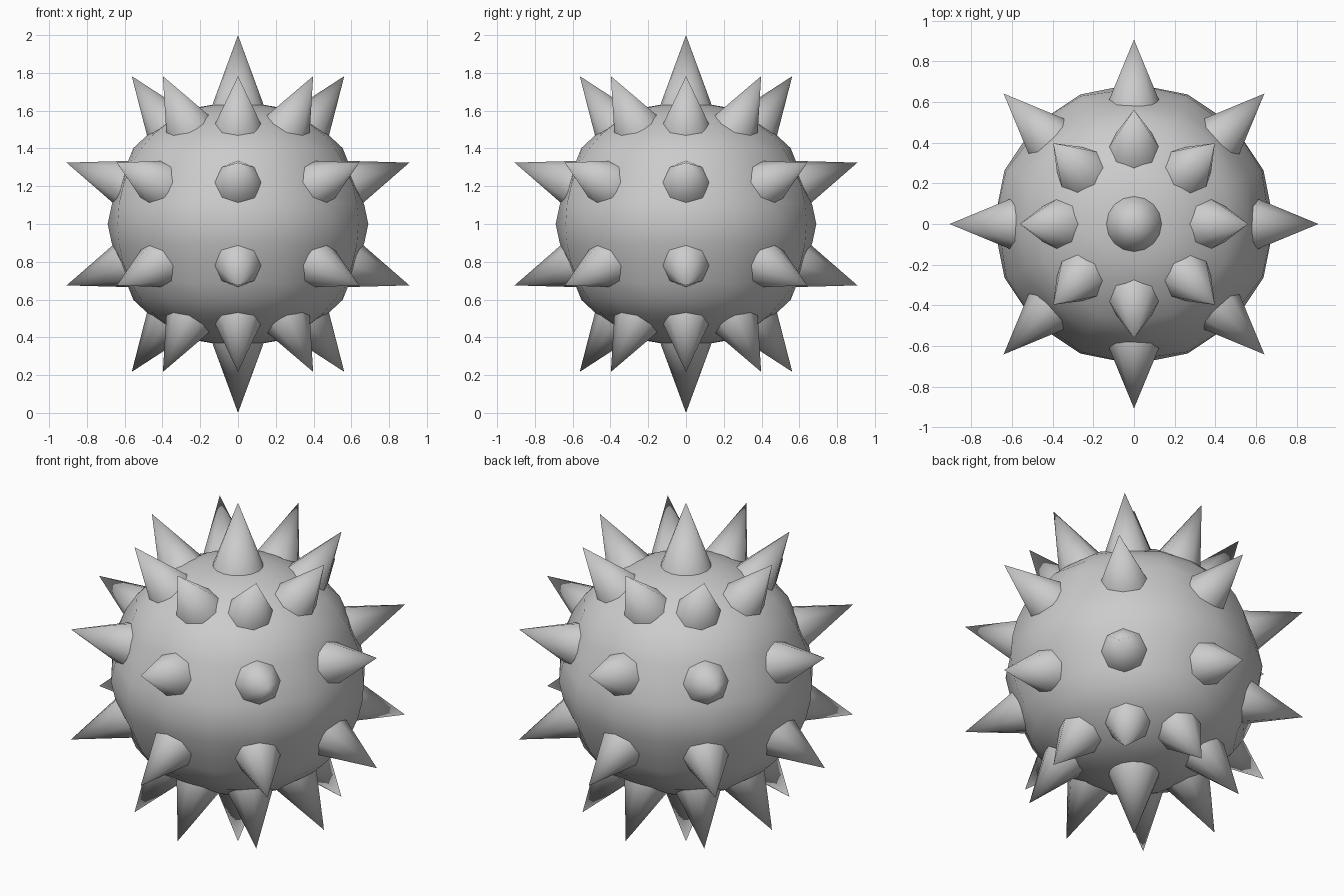
import bpy, bmesh
from math import sin, cos, pi, radians
from mathutils import Vector, Matrix

cube = bpy.data.objects.get("Cube")
if cube:
    bpy.data.objects.remove(cube, do_unlink=True)

grey = bpy.data.materials.new("plain_grey")
grey.use_nodes = True
GREY = (0.6, 0.6, 0.6, 1)
grey.diffuse_color = GREY
grey.node_tree.nodes["Principled BSDF"].inputs["Base Color"].default_value = GREY

CENTRE = Vector((0, 0, 1))


def direction(polar, turn):
    p, t = radians(polar), radians(turn)
    return Vector((sin(p) * cos(t), sin(p) * sin(t), cos(p)))


def add_object(name, bm, sharp_angle):
    bmesh.ops.recalc_face_normals(bm, faces=bm.faces)
    mesh = bpy.data.meshes.new(name)
    bm.to_mesh(mesh)
    bm.free()
    mesh.materials.append(grey)
    obj = bpy.data.objects.new(name, mesh)
    bpy.context.collection.objects.link(obj)
    bpy.ops.object.select_all(action='DESELECT')
    obj.select_set(True)
    bpy.context.view_layer.objects.active = obj
    bpy.ops.object.shade_smooth_by_angle(angle=radians(sharp_angle))
    return obj


# Spike layout: four rings of eight, plus one at each pole
rings = {"upper": 35.7, "upper_middle": 70.3, "lower_middle": 109.7, "lower": 144.3}
spikes = [(name, direction(polar, 45 * i)) for name, polar in rings.items() for i in range(8)]

# Body: a ball flattened a little at the poles and dented around each spike
bm = bmesh.new()
bmesh.ops.create_uvsphere(bm, u_segments=16, v_segments=20, radius=1)
for v in bm.verts:
    d = v.co.normalized()
    nearest = min(d.angle(s) for _, s in spikes)
    t = min(nearest / radians(19), 1)
    r = min(0.69 - 0.047 * d.z ** 4, 0.655 + 0.035 * t * t * (3 - 2 * t))
    v.co = CENTRE + d * r
add_object("body", bm, 60)


def add_spike(name, d, sides, root, tip, width):
    """Cone from inside the body out to its tip; width is the radius at the root."""
    bm = bmesh.new()
    bmesh.ops.create_cone(bm, cap_ends=True, segments=sides, radius1=width,
                          radius2=0, depth=tip - root)
    turn = d.to_track_quat('Z', 'Y').to_matrix().to_4x4()
    place = Matrix.Translation(CENTRE + d * (root + tip) / 2) @ turn
    bmesh.ops.transform(bm, matrix=place, verts=bm.verts)
    add_object(name, bm, 60)


for i, (name, d) in enumerate(spikes):
    add_spike(f"{name}_spike_{i % 8 + 1}", d, 8, 0.62, 0.964, 0.134)
for name, z in (("top", 1), ("bottom", -1)):
    add_spike(f"{name}_spike", Vector((0, 0, z)), 16, 0.6, 1.0, 0.147)
